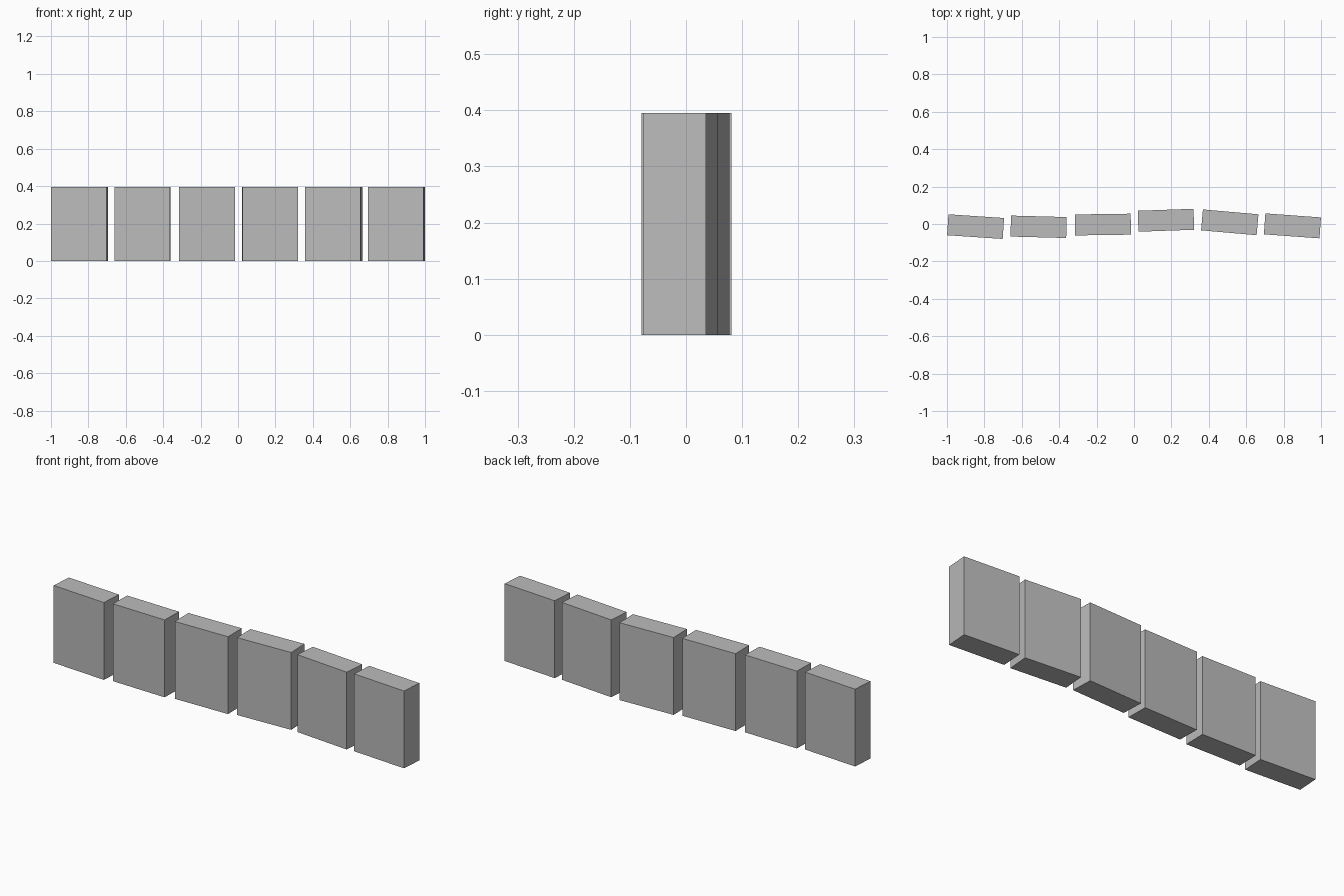
import bpy
import math

cube = bpy.data.objects.get("Cube")
if cube:
    bpy.data.objects.remove(cube, do_unlink=True)

# Single plain grey
grey = bpy.data.materials.new("light_grey")
grey.use_nodes = True
colour = (0.5, 0.5, 0.5, 1.0)
grey.diffuse_color = colour
grey.node_tree.nodes["Principled BSDF"].inputs["Base Color"].default_value = colour

WIDTH, DEPTH, HEIGHT = 0.298, 0.112, 0.395


def add_block(name, x, y, turn):
    """One upright slab, turned a little about its vertical axis."""
    bpy.ops.mesh.primitive_cube_add(size=1, location=(x, y, HEIGHT / 2))
    block = bpy.context.object
    block.name = name
    block.scale = (WIDTH, DEPTH, HEIGHT)
    block.rotation_euler.z = math.radians(turn)
    block.data.materials.append(grey)


# Loose row of slabs: x, y, turn in degrees
row = [
    (-0.847, -0.014, -3.8),
    (-0.510, -0.015, -1.5),
    (-0.166, -0.003, 0.8),
    (0.171, 0.020, 2.0),
    (0.512, 0.009, -5.0),
    (0.847, -0.010, -4.1),
]
for i, (x, y, turn) in enumerate(row, 1):
    add_block(f"wall_block_{i}", x, y, turn)
